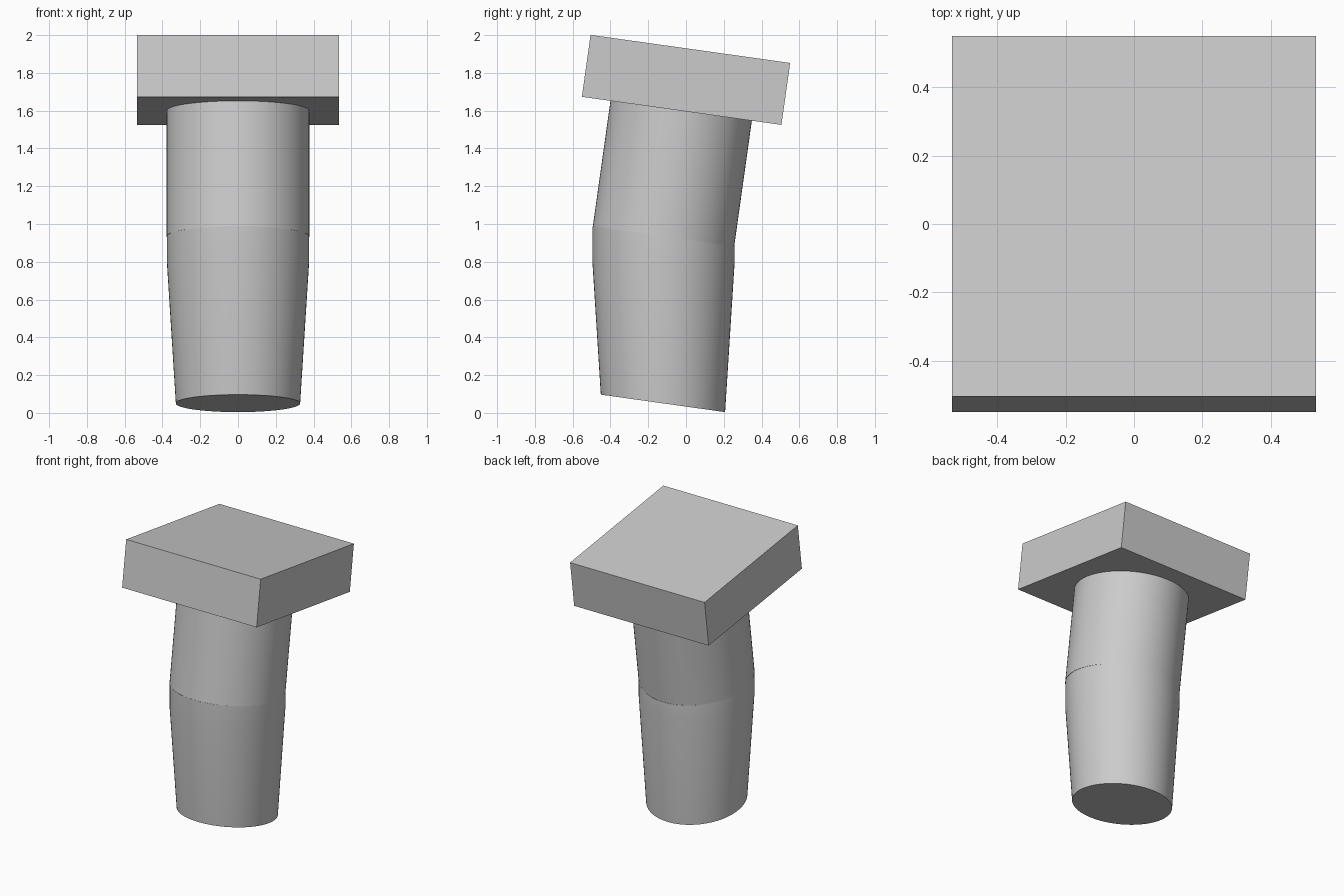
import bpy, bmesh, math
from mathutils import Matrix, Vector

if "Cube" in bpy.data.objects:
    bpy.data.objects.remove(bpy.data.objects["Cube"])

TILT = math.radians(8)
SLOPE = math.tan(TILT)
SIDES = 96
AXIS_Y = -0.119

grey = bpy.data.materials.new("plain grey")
grey.use_nodes = True
colour = (0.6, 0.6, 0.6, 1)
grey.diffuse_color = colour
grey.node_tree.nodes["Principled BSDF"].inputs["Base Color"].default_value = colour


def finish(name, bm, smooth):
    bmesh.ops.recalc_face_normals(bm, faces=bm.faces)
    mesh = bpy.data.meshes.new(name)
    bm.to_mesh(mesh)
    bm.free()
    mesh.materials.append(grey)
    obj = bpy.data.objects.new(name, mesh)
    bpy.context.collection.objects.link(obj)
    if smooth:
        bpy.ops.object.select_all(action="DESELECT")
        obj.select_set(True)
        bpy.context.view_layer.objects.active = obj
        bpy.ops.object.shade_smooth_by_angle(angle=math.radians(30))


def loft(name, rings):
    bm = bmesh.new()
    loops = [[bm.verts.new(p) for p in ring] for ring in rings]
    for low, high in zip(loops, loops[1:]):
        for i in range(SIDES):
            j = (i + 1) % SIDES
            bm.faces.new((low[i], low[j], high[j], high[i]))
    bm.faces.new(loops[0])
    bm.faces.new(loops[-1])
    finish(name, bm, True)


def cut_ring(z, radius, taper=0.0, slope=0.0):
    """Section of an upright cone by a plane falling towards the back."""
    points = []
    for i in range(SIDES):
        a = math.tau * i / SIDES
        r = radius / (1 + taper * slope * math.sin(a))
        y = r * math.sin(a)
        points.append((r * math.cos(a), AXIS_Y + y, z - slope * y))
    return points


def tilted_ring(y, z, radius):
    """Circle square to the leaning axis."""
    place = Matrix.Translation((0, y, z)) @ Matrix.Rotation(-TILT, 4, "X")
    angles = [math.tau * i / SIDES for i in range(SIDES)]
    return [place @ Vector((radius * math.cos(a), radius * math.sin(a), 0)) for a in angles]


# Tapered foot with a slanted base and a short straight collar
loft("lower_shaft", [
    cut_ring(0.05, 0.329, 0.064, SLOPE),
    cut_ring(0.79, 0.376),
    cut_ring(0.935, 0.376, 0, SLOPE),
])

# Leaning upper cylinder, ending against the underside of the head
loft("upper_shaft", [
    tilted_ring(AXIS_Y, 0.935, 0.378),
    tilted_ring(-0.025, 1.604, 0.378),
])

# Square head slab
bm = bmesh.new()
bmesh.ops.create_cube(bm, size=1)
bmesh.ops.transform(bm, verts=bm.verts, matrix=(
    Matrix.Translation((0, 0, 1.763))
    @ Matrix.Rotation(-TILT, 4, "X")
    @ Matrix.Diagonal((1.067, 1.067, 0.331, 1))))
finish("head_slab", bm, False)
